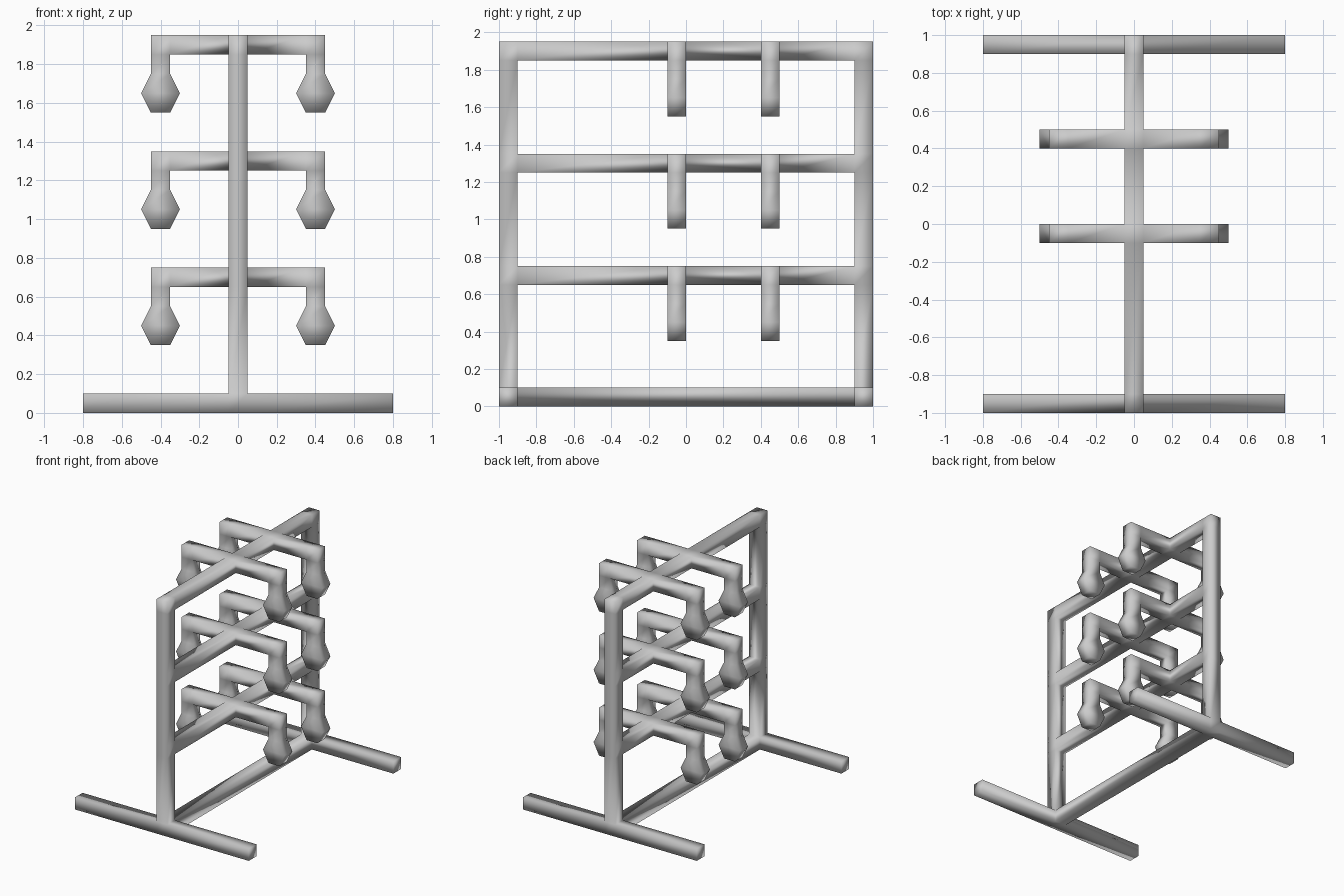
import bpy, bmesh

if "Cube" in bpy.data.objects:
    bpy.data.objects.remove(bpy.data.objects["Cube"])

W = 0.05                                   # half thickness of the square tube
POSTS = ((-1.0, -0.9), (0.9, 1.0))         # y spans of the end posts
ARMS = ((-0.1, 0.0), (0.4, 0.5))           # y spans of the hanger arms
LEVELS = (0.65, 1.25, 1.85)                # undersides of the upper rails

faces = {}                                 # welded cells: inner faces cancel out


def cell(bottom, top):
    """Add a six-sided cell between two rings of four points."""
    b = [tuple(round(c, 4) for c in p) for p in bottom]
    t = [tuple(round(c, 4) for c in p) for p in top]
    quads = [b[::-1], t] + [[b[i], b[(i + 1) % 4], t[(i + 1) % 4], t[i]] for i in range(4)]
    for q in quads:
        key = frozenset(q)
        if key in faces:
            del faces[key]
        else:
            faces[key] = q


def ring(x0, x1, y0, y1, z):
    return [(x0, y0, z), (x1, y0, z), (x1, y1, z), (x0, y1, z)]


def box(x0, x1, y0, y1, z0, z1):
    cell(ring(x0, x1, y0, y1, z0), ring(x0, x1, y0, y1, z1))


# End posts, split at each rail joint, with the feet at the bottom
cuts = [0.0, 0.1] + [z for l in LEVELS for z in (l, l + 0.1)]
for y0, y1 in POSTS:
    for z0, z1 in zip(cuts, cuts[1:]):
        box(-W, W, y0, y1, z0, z1)
    box(-0.8, -W, y0, y1, 0, 0.1)
    box(W, 0.8, y0, y1, 0, 0.1)

# Base rail
box(-W, W, -0.9, 0.9, 0, 0.1)

# Upper rails, split at the arm joints
ycuts = [-0.9, -0.1, 0.0, 0.4, 0.5, 0.9]
for z in LEVELS:
    for y0, y1 in zip(ycuts, ycuts[1:]):
        box(-W, W, y0, y1, z, z + 0.1)

# Hanger arms with drops and flared hexagonal ends
for z in LEVELS:
    for y0, y1 in ARMS:
        for s in (-1, 1):
            def span(a, b):
                return (a, b) if s > 0 else (-b, -a)
            box(*span(W, 0.35), y0, y1, z, z + 0.1)
            box(*span(0.35, 0.45), y0, y1, z, z + 0.1)
            profile = ((0.0, 0.05), (-0.1, 0.05), (-0.2, 0.1), (-0.3, 0.05))
            rings = [ring(*span(0.4 - h, 0.4 + h), y0, y1, z + dz) for dz, h in profile]
            for upper, lower in zip(rings, rings[1:]):
                cell(lower, upper)

# Build the welded rack
bm = bmesh.new()
verts = {}
for q in faces.values():
    bm.faces.new([verts[p] if p in verts else verts.setdefault(p, bm.verts.new(p)) for p in q])
bmesh.ops.recalc_face_normals(bm, faces=bm.faces[:])
for f in bm.faces:
    f.smooth = True
mesh = bpy.data.meshes.new("rack_frame")
bm.to_mesh(mesh)
bm.free()

grey = bpy.data.materials.new("light_grey")
grey.diffuse_color = (0.6, 0.6, 0.6, 1)
grey.use_nodes = True
grey.node_tree.nodes["Principled BSDF"].inputs["Base Color"].default_value = grey.diffuse_color
mesh.materials.append(grey)
rack = bpy.data.objects.new("rack_frame", mesh)
bpy.context.collection.objects.link(rack)
